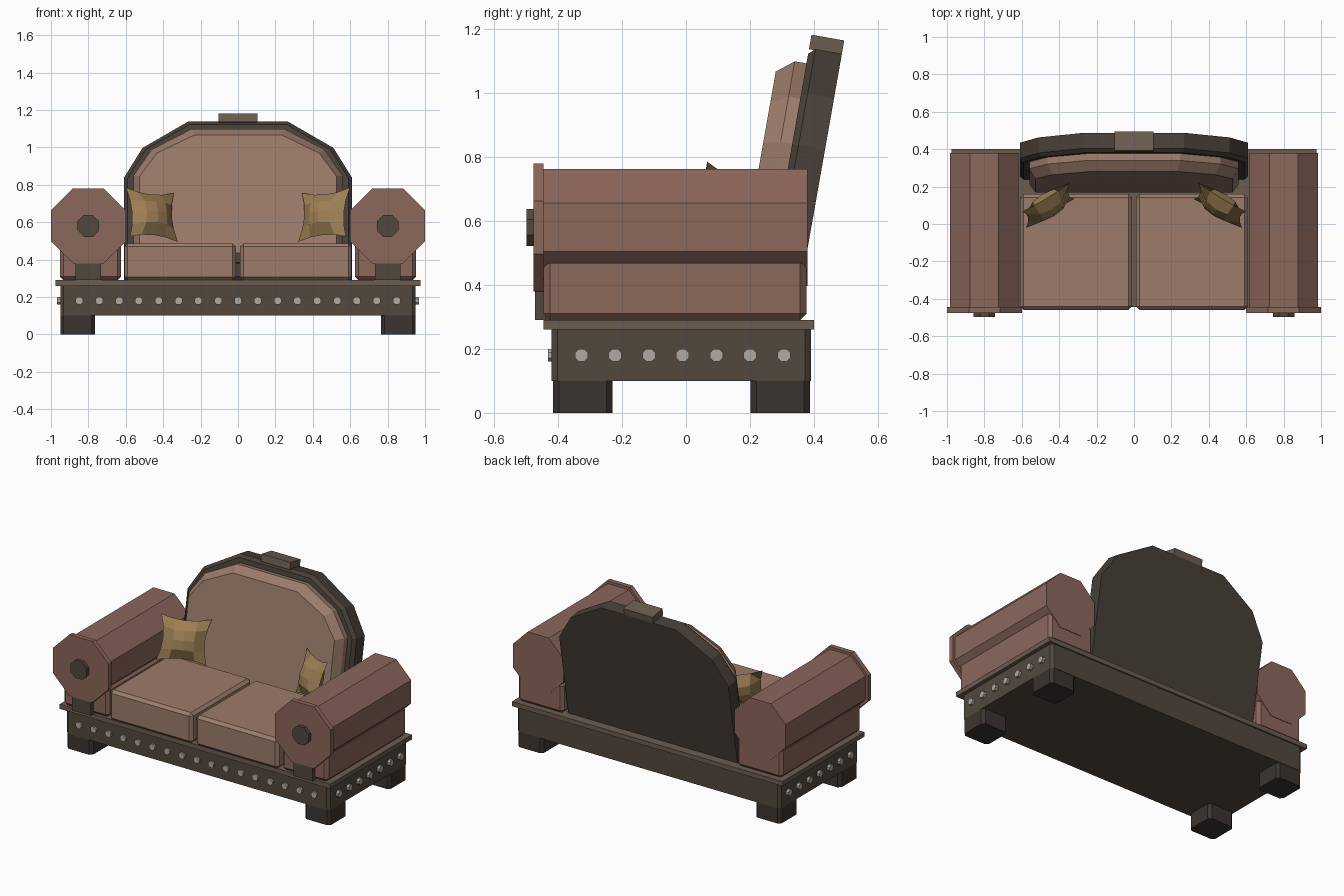
import bpy, bmesh, math
from mathutils import Matrix, Vector

if "Cube" in bpy.data.objects:
    bpy.data.objects.remove(bpy.data.objects["Cube"])


def mat(name, *rgb):
    m = bpy.data.materials.new(name)
    m.diffuse_color = (*rgb, 1)
    m.use_nodes = True
    m.node_tree.nodes["Principled BSDF"].inputs["Base Color"].default_value = m.diffuse_color
    return m


SEAT = mat("seat_fabric", 0.33, 0.20, 0.145)
ARM = mat("arm_fabric", 0.26, 0.135, 0.105)
WOOD = mat("dark_wood", 0.085, 0.066, 0.048)
RIM = mat("rim_wood", 0.15, 0.11, 0.08)
FRAME = mat("frame_wood", 0.065, 0.05, 0.04)
LEG = mat("leg_wood", 0.045, 0.035, 0.03)
STUD = mat("stud_metal", 0.45, 0.40, 0.36)
GOLD = mat("pillow_fabric", 0.34, 0.215, 0.09)


def finish(bm, name, m, matrix=None):
    if matrix is not None:
        bm.transform(matrix)
    bmesh.ops.recalc_face_normals(bm, faces=bm.faces)
    me = bpy.data.meshes.new(name)
    bm.to_mesh(me)
    bm.free()
    me.materials.append(m)
    ob = bpy.data.objects.new(name, me)
    bpy.context.collection.objects.link(ob)
    return ob


def box(name, m, x, y, z, bevel=0, vertical=False, matrix=None):
    """Box from min/max ranges, with all or only upright edges chamfered."""
    bm = bmesh.new()
    bmesh.ops.create_cube(bm, size=1)
    for v in bm.verts:
        v.co = [r[0] + (r[1] - r[0]) * (c + 0.5) for r, c in zip((x, y, z), v.co)]
    if bevel:
        edges = [e for e in bm.edges if not vertical
                 or abs(e.verts[0].co.z - e.verts[1].co.z) > 1e-4]
        bmesh.ops.bevel(bm, geom=edges, offset=bevel, segments=1, affect='EDGES')
    return finish(bm, name, m, matrix)


def loft(name, m, rings, matrix=None):
    """Closed solid through equal-length rings of points."""
    bm = bmesh.new()
    rows = [[bm.verts.new(p) for p in r] for r in rings]
    n = len(rows[0])
    for a, b in zip(rows, rows[1:]):
        for i in range(n):
            bm.faces.new((a[i], a[(i + 1) % n], b[(i + 1) % n], b[i]))
    bm.faces.new(rows[0])
    bm.faces.new(rows[-1])
    return finish(bm, name, m, matrix)


def octagon(name, m, r, y0, y1, matrix):
    """Octagonal prism along y; r is the distance to the flats."""
    R = r / math.cos(math.pi / 8)
    angs = [math.pi / 8 + i * math.pi / 4 for i in range(8)]
    return loft(name, m, [[(R * math.cos(a), y, R * math.sin(a)) for a in angs]
                          for y in (y0, y1)], matrix)


def span(s, a, b):
    return sorted((s * a, s * b))


T = Matrix.Translation

# Base and rim
box("base", WOOD, (-0.95, 0.95), (-0.42, 0.39), (0.10, 0.26), 0.018, True)
box("base_rim", RIM, (-0.975, 0.975), (-0.445, 0.40), (0.26, 0.29))

# Studs along the front and both sides
for i in range(17):
    octagon("front_stud", STUD, 0.02, -0.432, -0.41, T((-0.848 + i * 0.106, 0, 0.18)))
for s in (-1, 1):
    for i in range(7):
        octagon("side_stud", STUD, 0.02, -0.968, -0.94,
                T((0, -0.327 + i * 0.1055, 0.18)) @ Matrix.Rotation(s * math.pi / 2, 4, 'Z'))

for s in (-1, 1):
    # Legs
    for part, y in (("front_leg", (-0.415, -0.23)), ("back_leg", (0.202, 0.387))):
        box(part, LEG, span(s, 0.765, 0.95), y, (0, 0.10), 0.018, True)
    # Arm: lower body, octagonal roll, front disc, button and block
    box("arm_body", ARM, span(s, 0.625, 0.953), (-0.445, 0.377), (0.29, 0.487), 0.02)
    at = T((s * 0.8, 0, 0.58))
    octagon("arm_roll", ARM, 0.183, -0.446, 0.38, at)
    octagon("arm_disc", ARM, 0.2, -0.476, -0.445, at)
    octagon("arm_button", WOOD, 0.058, -0.498, -0.475, at)
    box("arm_block", WOOD, span(s, 0.732, 0.868), (-0.472, -0.44), (0.29, 0.385))
    # Seat cushion
    box("seat_cushion", SEAT, span(s, 0.012, 0.608), (-0.46, 0.16), (0.29, 0.487), 0.018)

# Leaning back: local z runs up the back, local y through its thickness
lean = T((0, 0.235, 0.29)) @ Matrix.Rotation(math.radians(-10), 4, 'X')


def ring(half, y, sx=1, sz=1, cz=0.45):
    pts = half + [(-x, z) for x, z in reversed(half)]
    return [(x * sx, y, cz + (z - cz) * sz) for x, z in pts]


frame = [(0.61, 0), (0.61, 0.56), (0.51, 0.722), (0.268, 0.864)]
pad = [(0.56, 0.09), (0.56, 0.56), (0.462, 0.703), (0.247, 0.815)]
loft("back_frame", FRAME, [ring(frame, 0, 0.967, 0.955), ring(frame, 0.02),
                           ring(frame, 0.104)], lean)
loft("back_cushion", SEAT, [ring(pad, -0.09, 0.94, 0.885), ring(pad, -0.037),
                            ring(pad, 0.003)], lean)
box("back_crest", RIM, (-0.105, 0.105), (0, 0.104), (0.86, 0.906), matrix=lean)


# Throw pillows with pinched edges and a puffed middle
def pillow(s):
    bm = bmesh.new()
    n = 4
    for side in (-1, 1):
        grid = []
        for j in range(n + 1):
            for i in range(n + 1):
                u, v = 2 * i / n - 1, 2 * j / n - 1
                puff = (1 - u * u) * (1 - v * v)
                grid.append(bm.verts.new((0.15 * u * (1 - 0.17 * (1 - v * v)),
                                          side * 0.062 * puff ** 0.7,
                                          0.138 * v * (1 - 0.17 * (1 - u * u)))))
        for j in range(n):
            for i in range(n):
                k = j * (n + 1) + i
                bm.faces.new((grid[k], grid[k + 1], grid[k + n + 2], grid[k + n + 1]))
    bmesh.ops.remove_doubles(bm, verts=bm.verts, dist=1e-5)
    pose = (Matrix.Diagonal((-s, 1, 1, 1)) @ T((-0.46, 0.10, 0.64))
            @ Matrix.Rotation(math.radians(33), 4, 'Z')
            @ Matrix.Rotation(math.radians(-18), 4, 'X')
            @ Matrix.Rotation(math.radians(6), 4, 'Y'))
    finish(bm, "throw_pillow", GOLD, pose)


for s in (-1, 1):
    pillow(s)
